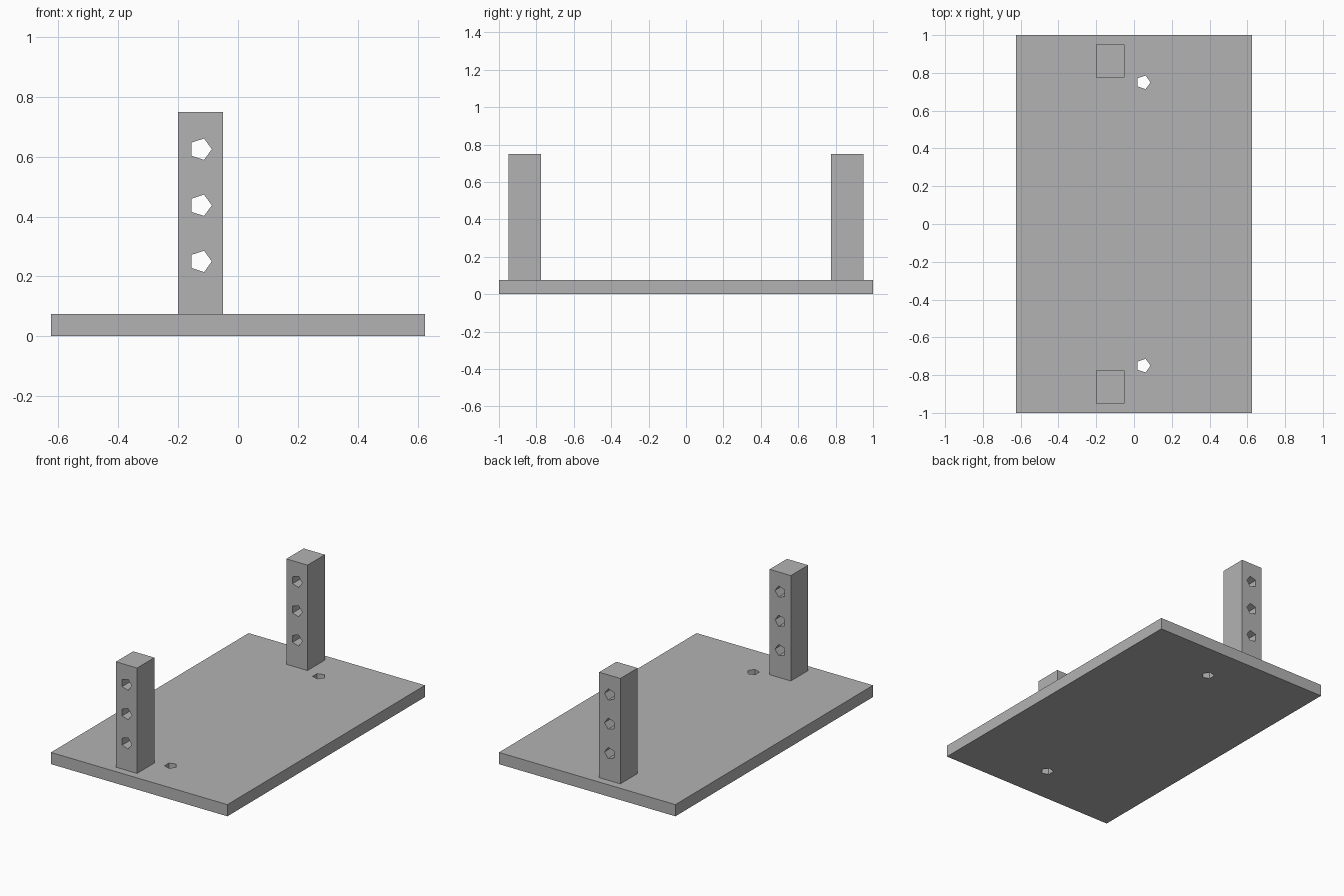
import bpy
import bmesh
from math import radians
from mathutils import Matrix, Vector

if "Cube" in bpy.data.objects:
    bpy.data.objects.remove(bpy.data.objects["Cube"], do_unlink=True)

grey = bpy.data.materials.new("plain_grey")
grey.use_nodes = True
GREY = (0.45, 0.45, 0.45, 1.0)
grey.diffuse_color = GREY
grey.node_tree.nodes["Principled BSDF"].inputs["Base Color"].default_value = GREY

HOLE_RADIUS = 0.0375


def add_object(name, bm):
    bmesh.ops.recalc_face_normals(bm, faces=bm.faces)
    mesh = bpy.data.meshes.new(name)
    bm.to_mesh(mesh)
    bm.free()
    mesh.materials.append(grey)
    obj = bpy.data.objects.new(name, mesh)
    bpy.context.collection.objects.link(obj)
    return obj


def box(name, low, high):
    low, high = Vector(low), Vector(high)
    bm = bmesh.new()
    bmesh.ops.create_cube(bm, size=1, matrix=Matrix.Translation((low + high) / 2)
                          @ Matrix.Diagonal((high - low).to_4d()))
    return add_object(name, bm)


def drill(target, centres, length, tilt=0):
    """Cut five-sided through holes, one corner pointing to +x."""
    bm = bmesh.new()
    for centre in centres:
        turn = Matrix.Rotation(radians(tilt), 4, "X")
        part = bmesh.ops.create_cone(bm, cap_ends=True, segments=5, depth=length,
                                     radius1=HOLE_RADIUS, radius2=HOLE_RADIUS)
        # Bring the first corner round to +x, then tilt and place the prism
        first = max(part["verts"], key=lambda v: v.co.y if abs(v.co.x) < 1e-4 else -1)
        corner = first.co.xy.to_3d()
        spin = corner.rotation_difference(Vector((1, 0, 0))).to_matrix().to_4x4()
        bmesh.ops.transform(bm, verts=part["verts"],
                            matrix=Matrix.Translation(centre) @ turn @ spin)
    cutter = add_object(target.name + "_hole_cutter", bm)
    cutter.hide_render = True
    mod = target.modifiers.new("holes", "BOOLEAN")
    mod.operation = "DIFFERENCE"
    mod.solver = "EXACT"
    mod.object = cutter
    bpy.context.view_layer.objects.active = target
    bpy.ops.object.modifier_apply(modifier=mod.name)
    bpy.data.objects.remove(cutter, do_unlink=True)


# Flat base plate with two vertical holes
plate = box("base_plate", (-0.625, -1, 0), (0.625, 1, 0.075))
drill(plate, [(0.05, y, 0.0375) for y in (-0.75, 0.75)], 0.3)

# Front and back posts, each with three holes running front to back
for name, side in (("front_post", -1), ("back_post", 1)):
    y = side * 0.8625
    post = box(name, (-0.2, y - 0.0875, 0.075), (-0.05, y + 0.0875, 0.75))
    drill(post, [(-0.125, y, z) for z in (0.25, 0.4375, 0.625)], 0.4, tilt=90)
